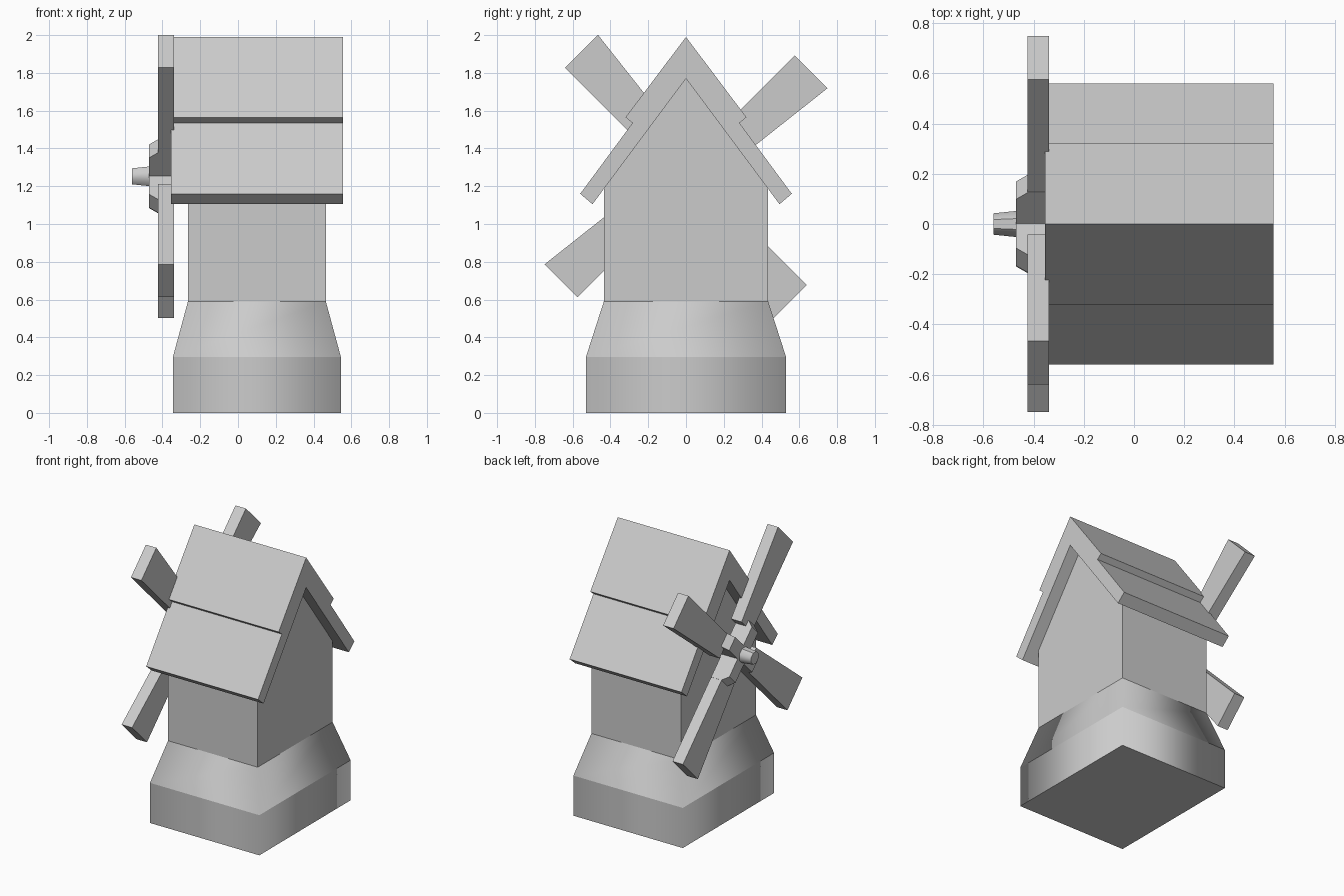
import bpy, bmesh, math
from mathutils import Matrix, Vector

if "Cube" in bpy.data.objects:
    bpy.data.objects.remove(bpy.data.objects["Cube"])

HUB_Z = 1.2525


def finish(name, bm, smooth=False):
    bmesh.ops.recalc_face_normals(bm, faces=bm.faces)
    me = bpy.data.meshes.new(name)
    bm.to_mesh(me)
    bm.free()
    for p in me.polygons:
        p.use_smooth = smooth and len(p.vertices) == 4 and abs(p.normal.z) < 0.9
    ob = bpy.data.objects.new(name, me)
    bpy.context.collection.objects.link(ob)
    return ob


def loft(bm, rings):
    """Closed solid through rings with equal point counts."""
    vs = [[bm.verts.new(p) for p in r] for r in rings]
    n = len(vs[0])
    for a, b in zip(vs, vs[1:]):
        for i in range(n):
            j = (i + 1) % n
            bm.faces.new((a[i], a[j], b[j], b[i]))
    bm.faces.new(vs[0])
    bm.faces.new(vs[-1])


def extrude_x(name, profile, x0, x1):
    bm = bmesh.new()
    loft(bm, [[(x, y, z) for y, z in profile] for x in (x0, x1)])
    return finish(name, bm)


def rect(x0, x1, y, z):
    return [(x0, -y, z), (x1, -y, z), (x1, y, z), (x0, y, z)]


def mirrored(half):
    """Mirror a (y, z) profile across y = 0."""
    return half + [(-y, z) for y, z in reversed(half) if y > 0]


# Square foundation and sloping skirt, softly shaded around the corners
low, mid = rect(-0.345, 0.545, 0.53, 0), rect(-0.345, 0.545, 0.53, 0.295)
top = rect(-0.265, 0.465, 0.435, 0.59)
for name, rings in (("foundation", (low, mid)), ("skirt", (mid, top))):
    bm = bmesh.new()
    loft(bm, rings)
    finish(name, bm, smooth=True)

# Gabled tower
extrude_x("tower", mirrored([(0, 1.78), (0.435, 1.195), (0.435, 0.585)]), -0.265, 0.465)

# Two-tier roof, one shell
outer = [(0.32, 1.565), (0.283, 1.535), (0.56, 1.16), (0.495, 1.105)]
roof = [(0, 1.99)] + outer + [(0, 1.77)] + [(-y, z) for y, z in reversed(outer)]
extrude_x("roof", roof, -0.355, 0.555)

# Four sails and hub arms, turned in quarter steps around the axle
for k in range(4):
    turn = math.radians(135 + 90 * k)
    spin = Matrix.Translation((0, 0, HUB_Z)) @ Matrix.Rotation(turn, 4, 'X')

    def place(x, uv):
        return [spin @ Vector((x, u, -v)) for u, v in uv]

    # sail: one straight edge, one flared edge
    sail = [(0.18, -0.046), (0.859, -0.046), (0.859, 0.2), (0.18, 0.121)]
    bm = bmesh.new()
    loft(bm, [place(-0.338, sail), place(-0.423, sail)])
    finish(f"sail_{k + 1}", bm)

    # arm with a bevelled tip
    bm = bmesh.new()
    loft(bm, [place(x, [(0, -0.048), (u, -0.048), (u, 0.052), (0, 0.052)])
              for x, u in ((-0.34, 0.225), (-0.423, 0.225), (-0.47, 0.187))])
    finish(f"hub_arm_{k + 1}", bm)

# Tapered axle passing through the hub into the tower
bm = bmesh.new()
loft(bm, [[(x, r * math.sin(i * math.pi / 4 + math.pi / 8), HUB_Z + r * math.cos(i * math.pi / 4 + math.pi / 8))
           for i in range(8)] for x, r in ((-0.56, 0.046), (-0.47, 0.056), (-0.25, 0.06))])
finish("axle", bm, smooth=True)
